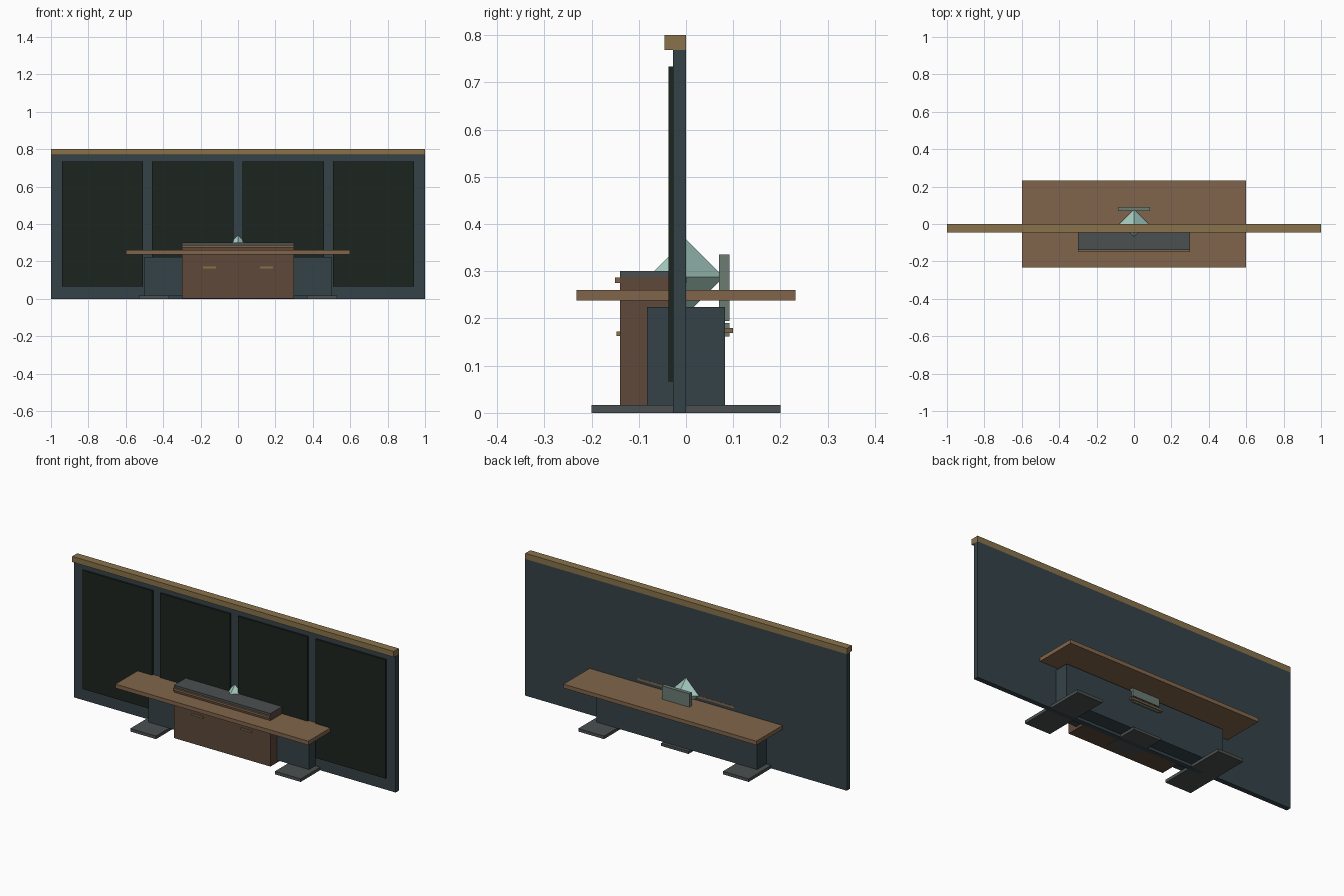
import bpy, bmesh
from mathutils import Matrix, Vector

if "Cube" in bpy.data.objects:
    bpy.data.objects.remove(bpy.data.objects["Cube"])


def material(name, rgb):
    m = bpy.data.materials.new(name)
    m.diffuse_color = (*rgb, 1)
    m.use_nodes = True
    m.node_tree.nodes["Principled BSDF"].inputs["Base Color"].default_value = m.diffuse_color
    return m


SLATE = material("slate_blue", (0.035, 0.055, 0.065))
DARK = material("dark_board", (0.012, 0.018, 0.014))
BRASS = material("brass", (0.25, 0.17, 0.07))
WOOD = material("light_wood", (0.22, 0.13, 0.07))
BROWN = material("dark_wood", (0.11, 0.065, 0.04))
GREY = material("grey_metal", (0.07, 0.08, 0.08))
GLASS = material("pale_green", (0.38, 0.6, 0.54))
SAGE = material("sage", (0.15, 0.2, 0.17))


def finish(name, bm, mat):
    me = bpy.data.meshes.new(name)
    bm.to_mesh(me)
    bm.free()
    me.materials.append(mat)
    ob = bpy.data.objects.new(name, me)
    bpy.context.collection.objects.link(ob)
    return ob


def box(name, x, y, z, mat):
    """Box from (min, max) ranges on each axis."""
    bm = bmesh.new()
    size = [b - a for a, b in (x, y, z)]
    mid = Vector([(a + b) / 2 for a, b in (x, y, z)])
    bmesh.ops.create_cube(bm, size=1, matrix=Matrix.Translation(mid) @ Matrix.Diagonal((*size, 1)))
    return finish(name, bm, mat)


# Back wall with cap rail and four raised boards
box("wall", (-1, 1), (-0.027, 0), (0, 0.768), SLATE)
box("wall_cap", (-1, 1), (-0.045, 0), (0.768, 0.8), BRASS)
for i, cx in enumerate((-0.725, -0.242, 0.242, 0.725)):
    box(f"wall_board_{i + 1}", (cx - 0.217, cx + 0.217), (-0.037, -0.027), (0.067, 0.734), DARK)

# Long counter: base, top and feet
box("counter_base", (-0.5, 0.5), (-0.083, 0.083), (0.016, 0.224), SLATE)
box("counter_top", (-0.6, 0.6), (-0.232, 0.232), (0.238, 0.26), WOOD)
for side, cx in (("left", -0.45), ("right", 0.45)):
    box(f"foot_{side}", (cx - 0.08, cx + 0.08), (-0.2, 0.2), (0, 0.017), GREY)
box("foot_middle", (-0.085, 0.085), (-0.1, 0.1), (0, 0.015), GREY)

# Front cabinet with trim, top slab and two handles
box("cabinet", (-0.3, 0.3), (-0.14, -0.001), (0.002, 0.288), BROWN)
box("cabinet_trim", (-0.3, 0.3), (-0.15, 0.001), (0.275, 0.287), WOOD)
box("cabinet_top", (-0.3, 0.3), (-0.14, -0.001), (0.288, 0.3), GREY)
for side, cx in (("left", -0.152), ("right", 0.152)):
    box(f"handle_{side}", (cx - 0.034, cx + 0.034), (-0.147, -0.14), (0.163, 0.172), BRASS)

# Plate and small ledge at the back
box("back_plate", (-0.085, 0.085), (0.07, 0.092), (0.195, 0.335), SAGE)
box("ledge_bracket", (-0.085, 0.085), (0.083, 0.092), (0.162, 0.19), SAGE)
box("back_ledge", (-0.1, 0.1), (0.083, 0.1), (0.169, 0.18), WOOD)

# Octahedral crystal: two four-sided pyramids
bm = bmesh.new()
r, h = 0.08, 0.288
ring = [bm.verts.new(v) for v in ((r, 0, h), (0, r, h), (-r, 0, h), (0, -r, h))]
top, bottom = bm.verts.new((0, 0, h + r)), bm.verts.new((0, 0, h - r))
for i in range(4):
    a, b = ring[i], ring[(i + 1) % 4]
    bm.faces.new((a, b, top))
    bm.faces.new((b, a, bottom))
finish("crystal", bm, GLASS)
